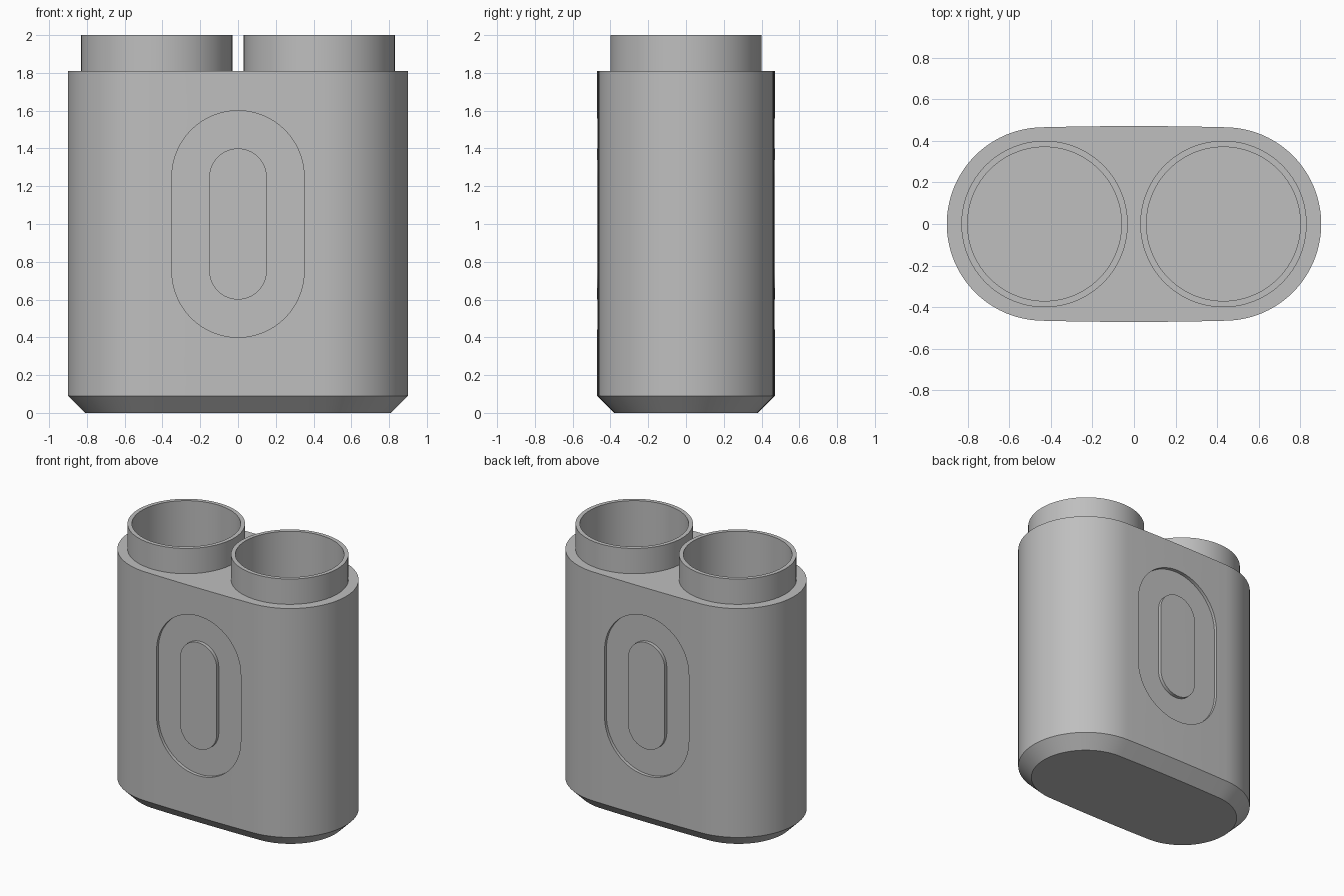
import bpy, bmesh
from math import sin, cos, pi, radians

cube = bpy.data.objects.get("Cube")
if cube:
    bpy.data.objects.remove(cube, do_unlink=True)

BODY_TOP, HOLE_FLOOR, CUP_X = 1.81, 0.1, 0.43

grey = bpy.data.materials.new("plain grey")
grey.use_nodes = True
colour = (0.52, 0.52, 0.52, 1)
grey.diffuse_color = colour
grey.node_tree.nodes["Principled BSDF"].inputs["Base Color"].default_value = colour


def loft(name, loops, cap_start=False, cap_end=False, closed=False):
    """Skin a row of equal-length point loops."""
    bm = bmesh.new()
    rings = [[bm.verts.new(p) for p in loop] for loop in loops]
    pairs = list(zip(rings, rings[1:]))
    if closed:
        pairs.append((rings[-1], rings[0]))
    for a, b in pairs:
        for i in range(len(a)):
            j = (i + 1) % len(a)
            bm.faces.new((a[i], a[j], b[j], b[i]))
    if cap_start:
        bm.faces.new(rings[0][::-1])
    if cap_end:
        bm.faces.new(rings[-1])
    bmesh.ops.recalc_face_normals(bm, faces=bm.faces)
    mesh = bpy.data.meshes.new(name)
    bm.to_mesh(mesh)
    bm.free()
    mesh.materials.append(grey)
    obj = bpy.data.objects.new(name, mesh)
    bpy.context.collection.objects.link(obj)
    return obj


def circle(r, z, x=0, n=96):
    return [(x + r * cos(2 * pi * i / n), r * sin(2 * pi * i / n), z) for i in range(n)]


def body_outline(z, inset=0.0):
    """Round ends joined by very slightly bulging long sides."""
    half, r, n = 0.435, 0.465 - inset, 40
    pts = []
    for s in (1, -1):
        for i in range(n + 1):
            a = -pi / 2 + pi * i / n
            pts.append((s * (half + r * cos(a)), s * r * sin(a), z))
        for i in range(1, 12):
            x = half * (1 - i / 6)
            pts.append((s * x, s * (r + 0.03 * (half ** 2 - x ** 2)), z))
    return pts


def slot(half_width, half_height, y, n=32):
    """Upright stadium outline on a plane of constant y."""
    straight = half_height - half_width
    pts = []
    for s in (1, -1):
        for i in range(n + 1):
            a = pi * i / n
            pts.append((s * half_width * cos(a), y, 1 + s * (straight + half_width * sin(a))))
    return pts


def smooth(obj):
    bpy.ops.object.select_all(action="DESELECT")
    obj.select_set(True)
    bpy.context.view_layer.objects.active = obj
    bpy.ops.object.shade_smooth_by_angle(angle=radians(25))


def cut(obj, cutter):
    mod = obj.modifiers.new("cut", "BOOLEAN")
    mod.operation, mod.solver, mod.object = "DIFFERENCE", "EXACT", cutter
    bpy.context.view_layer.objects.active = obj
    bpy.ops.object.modifier_apply(modifier=mod.name)
    bpy.data.objects.remove(cutter, do_unlink=True)


# Case with chamfered base
body = loft("case_body", [body_outline(0, 0.09), body_outline(0.09), body_outline(BODY_TOP)],
            cap_start=True, cap_end=True)

# Wells and shallow ring grooves
for s in (1, -1):
    cut(body, loft("well_cutter", [circle(0.385, HOLE_FLOOR, s * CUP_X), circle(0.385, 2.1, s * CUP_X)],
                   cap_start=True, cap_end=True))
    inner, outer = s * 0.445, s * 0.6
    cut(body, loft("groove_cutter", [slot(0.35, 0.6, inner), slot(0.35, 0.6, outer),
                                     slot(0.152, 0.4, outer), slot(0.152, 0.4, inner)], closed=True))
smooth(body)

# Open tubes lining the wells and standing above the case
for s, side in ((1, "left"), (-1, "right")):
    x = s * CUP_X
    smooth(loft(side + "_tube", [circle(0.40, BODY_TOP - 0.01, x), circle(0.40, 2, x),
                                 circle(0.37, 2, x), circle(0.37, HOLE_FLOOR, x)], cap_end=True))
